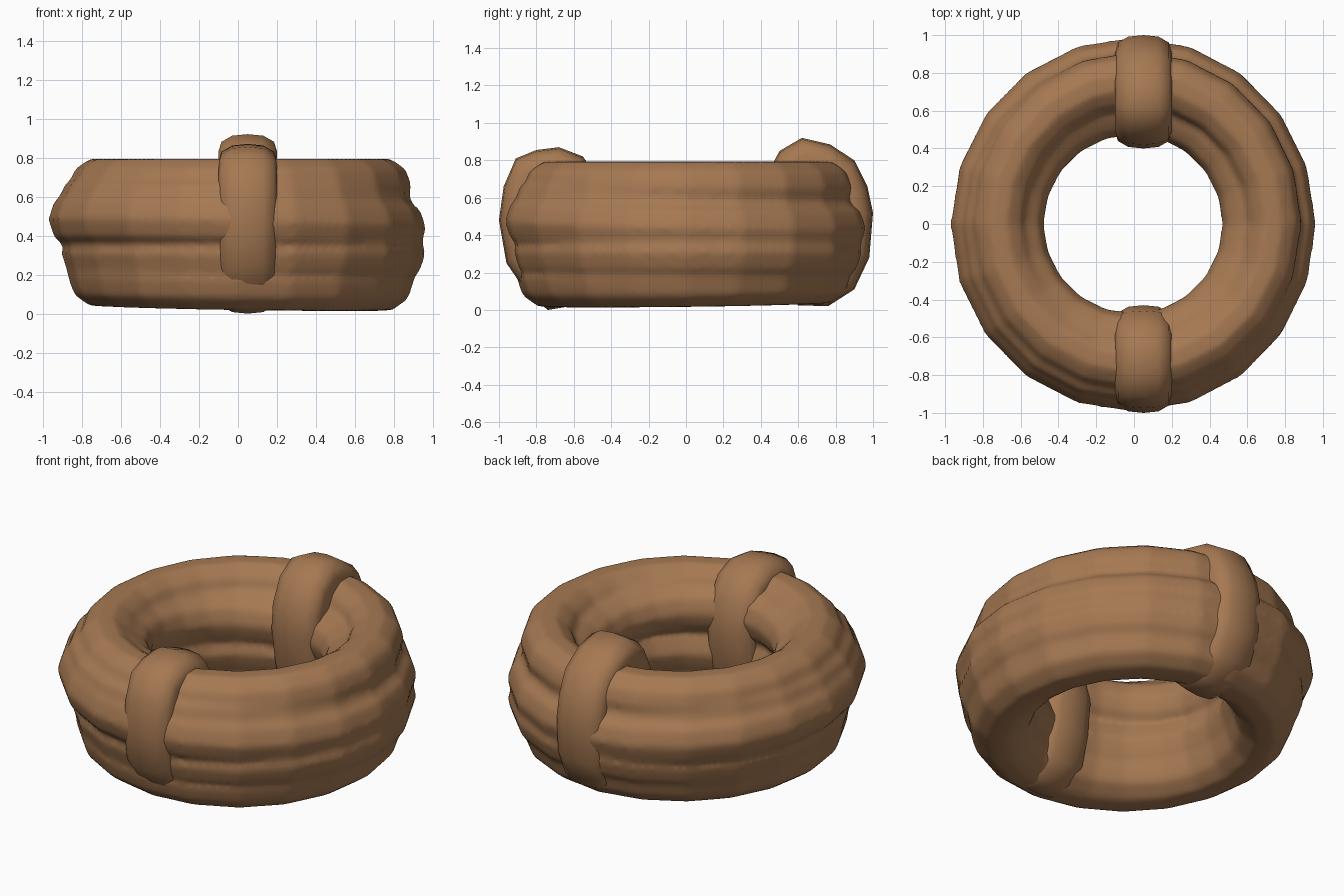
import bpy, bmesh, math
from mathutils import Vector

if "Cube" in bpy.data.objects:
    bpy.data.objects.remove(bpy.data.objects["Cube"])

TAU = 2 * math.pi
brown = bpy.data.materials.new("rope brown")
brown.diffuse_color = (0.38, 0.19, 0.085, 1)
brown.use_nodes = True
brown.node_tree.nodes["Principled BSDF"].inputs["Base Color"].default_value = brown.diffuse_color


def new_object(name, bm):
    bmesh.ops.recalc_face_normals(bm, faces=bm.faces)
    mesh = bpy.data.meshes.new(name)
    bm.to_mesh(mesh)
    bm.free()
    mesh.materials.append(brown)
    for p in mesh.polygons:
        p.use_smooth = True
    ob = bpy.data.objects.new(name, mesh)
    bpy.context.collection.objects.link(ob)
    return ob


def add_strand(bm, radius, z, thick, wob_r=0, r_dir=0, wob_z=0, z_dir=0,
               squash=1.0, stretch=1.0, segs=20, sides=10):
    """One turn of rope; it leans out towards r_dir and rises towards z_dir (degrees)."""
    rings = []
    for i in range(segs):
        a = TAU * i / segs
        r0 = radius + wob_r * math.cos(a - math.radians(r_dir))
        z0 = z + wob_z * math.cos(a - math.radians(z_dir))
        ring = []
        for j in range(sides):
            b = TAU * j / sides
            r = r0 + thick * math.cos(b)
            ring.append(bm.verts.new((r * math.cos(a), r * math.sin(a) * stretch,
                                      z0 + thick * squash * math.sin(b))))
        rings.append(ring)
    for i in range(segs):
        p, q = rings[i], rings[(i + 1) % segs]
        for j in range(sides):
            k = (j + 1) % sides
            bm.faces.new((p[j], q[j], q[k], p[k]))


# Coiled rope: turns stacked round the ring, slightly longer front to back,
# fused to one soft lumpy skin
bm = bmesh.new()
add_strand(bm, 0.73, 0.65, 0.15, 0.015, 40, stretch=1.03)                # top turn
add_strand(bm, 0.745, 0.56, 0.165, 0.025, 230, stretch=1.03)             # upper outer turn
add_strand(bm, 0.81, 0.46, 0.16, 0.005, 220, 0.03, 220, stretch=1.025)   # outer middle turn
add_strand(bm, 0.78, 0.31, 0.155, 0.03, 20, stretch=1.02)                # lower outer turn
add_strand(bm, 0.725, 0.185, 0.165, 0.015, 0, 0.015, 140, stretch=1.02)  # bottom turn
add_strand(bm, 0.625, 0.55, 0.155, 0.005, 180, 0.04, 270)                # inner upper turn
add_strand(bm, 0.66, 0.33, 0.16)                                         # inner middle turn
add_strand(bm, 0.705, 0.19, 0.16, wob_z=0.01, z_dir=140)                 # inner bottom turn
add_strand(bm, 0.70, 0.40, 0.15, squash=1.6)                             # filling core
coil = new_object("rope_coil", bm)
rem = coil.modifiers.new("fuse", 'REMESH')
rem.mode = 'VOXEL'
rem.voxel_size = 0.022
rem.use_smooth_shade = True
smo = coil.modifiers.new("soften", 'SMOOTH')
smo.factor = 0.5
smo.iterations = 5


def tie(name, section, side):
    """Band of rope wrapped round the coil; section holds (distance, z) points."""
    pts = [Vector(p) for p in section]
    mid = sum(pts, Vector((0, 0))) / len(pts)
    bm = bmesh.new()
    rows = []
    for x, inset in ((-0.10, 0.09), (-0.085, 0.04), (-0.03, 0.008), (0.05, 0.0),
                     (0.13, 0.008), (0.185, 0.04), (0.20, 0.09)):
        row = []
        for p in pts:
            q = p + (mid - p).normalized() * inset
            row.append(bm.verts.new((x, side * q.x, q.y)))
        rows.append(row)
    n = len(pts)
    for a, b in zip(rows, rows[1:]):
        for j in range(n):
            k = (j + 1) % n
            bm.faces.new((a[j], a[k], b[k], b[j]))
    bm.faces.new(rows[0])
    bm.faces.new(rows[-1])
    return new_object(name, bm)


# Two ties, the rear one standing taller
tie("back_tie", [(1.0, 0.52), (0.97, 0.66), (0.90, 0.80), (0.77, 0.885), (0.62, 0.92),
                 (0.50, 0.85), (0.42, 0.70), (0.40, 0.54), (0.44, 0.30), (0.50, 0.12),
                 (0.60, 0.025), (0.76, 0.02), (0.90, 0.11), (0.98, 0.28)], 1)
tie("front_tie", [(1.0, 0.48), (0.975, 0.66), (0.91, 0.81), (0.80, 0.855), (0.68, 0.87),
                  (0.55, 0.82), (0.46, 0.68), (0.43, 0.50), (0.46, 0.28), (0.52, 0.10),
                  (0.62, 0.02), (0.74, 0.0), (0.87, 0.12), (0.96, 0.25)], -1)
